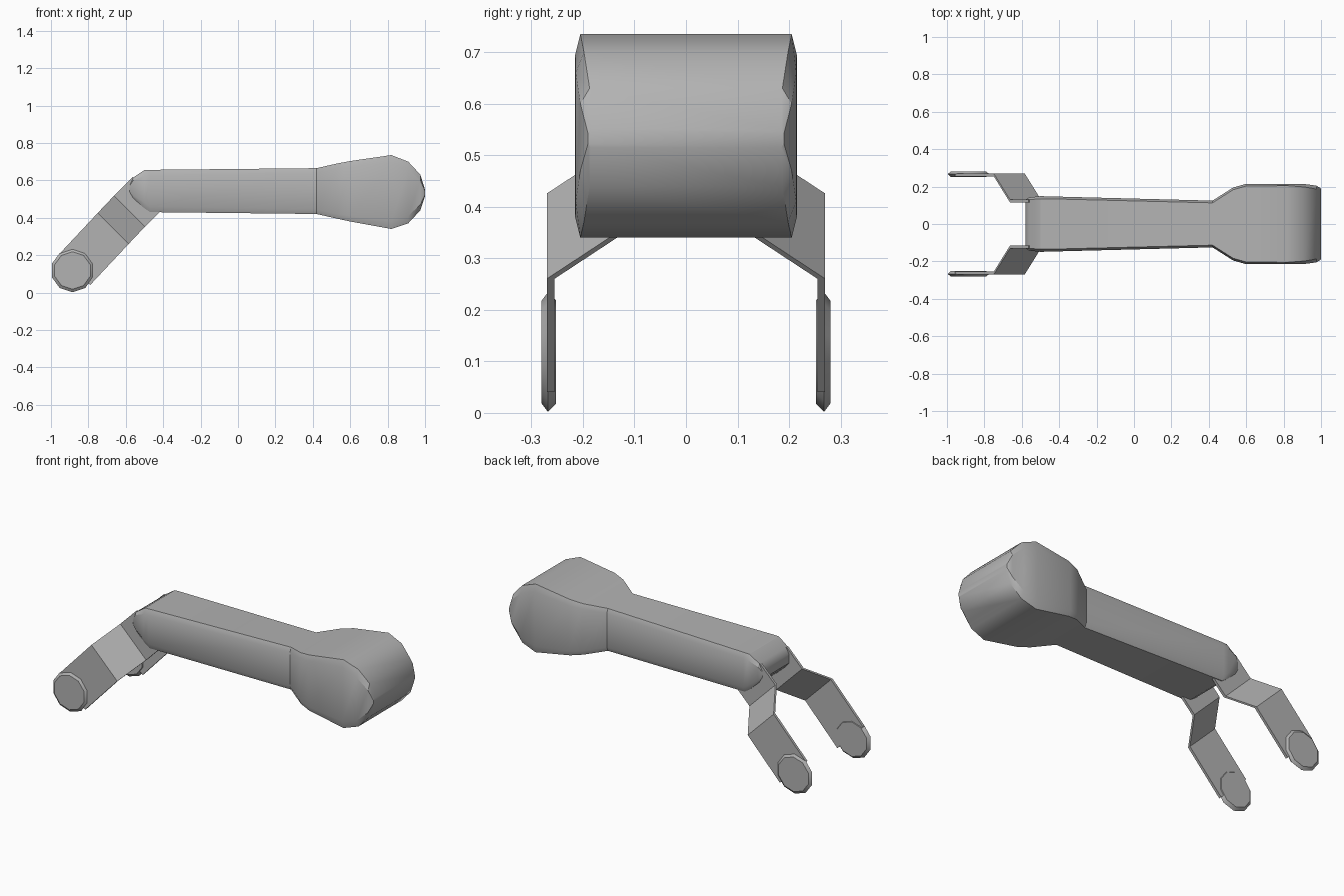
import bpy, bmesh, math

cube = bpy.data.objects.get("Cube")
if cube:
    bpy.data.objects.remove(cube, do_unlink=True)

grey = bpy.data.materials.new("mid grey")
grey.use_nodes = True
grey.diffuse_color = (0.45, 0.45, 0.45, 1)
bsdf = next(n for n in grey.node_tree.nodes if n.type == 'BSDF_PRINCIPLED')
bsdf.inputs["Base Color"].default_value = grey.diffuse_color


def loft(name, rings):
    """Skin equal-sized rings of points, cap both ends and shade smooth by angle."""
    bm = bmesh.new()
    rows = [[bm.verts.new(p) for p in ring] for ring in rings]
    n = len(rows[0])
    for a, b in zip(rows, rows[1:]):
        for i in range(n):
            j = (i + 1) % n
            bm.faces.new((a[i], a[j], b[j], b[i]))
    bm.faces.new(rows[0][::-1])
    bm.faces.new(rows[-1])
    bmesh.ops.recalc_face_normals(bm, faces=bm.faces)
    mesh = bpy.data.meshes.new(name)
    bm.to_mesh(mesh)
    bm.free()
    mesh.materials.append(grey)
    obj = bpy.data.objects.new(name, mesh)
    bpy.context.collection.objects.link(obj)
    bpy.ops.object.select_all(action='DESELECT')
    obj.select_set(True)
    bpy.context.view_layer.objects.active = obj
    bpy.ops.object.shade_smooth_by_angle(angle=math.radians(30))
    return obj


def section(x, top, bottom, rim, side, chamfer):
    """Chamfered rectangular cross-section of the arm at x."""
    half = [(rim, top), (side, top - chamfer), (side, bottom + chamfer), (rim, bottom)]
    return [(x, y, z) for y, z in half] + [(x, -y, z) for y, z in reversed(half)]


# Arm body with swollen rounded head: x, top, bottom, rim and side half widths, chamfer
stations = [
    (-0.58, 0.58, 0.53, 0.125, 0.13, 0.01),
    (-0.56, 0.615, 0.505, 0.13, 0.142, 0.015),
    (-0.50, 0.655, 0.45, 0.135, 0.149, 0.03),
    (-0.47, 0.656, 0.43, 0.135, 0.148, 0.03),
    (0.42, 0.665, 0.42, 0.113, 0.125, 0.025),
    (0.53, 0.69, 0.395, 0.183, 0.195, 0.025),
    (0.60, 0.703, 0.38, 0.203, 0.215, 0.03),
    (0.82, 0.735, 0.34, 0.205, 0.215, 0.04),
    (0.91, 0.70, 0.37, 0.198, 0.214, 0.04),
    (0.975, 0.63, 0.44, 0.187, 0.205, 0.03),
    (1.0, 0.55, 0.515, 0.185, 0.19, 0.008),
]
loft("arm_body", [section(*s) for s in stations])

# Bent finger strips and their round tip pads, one per side
half = 0.117 / math.sqrt(2)
path = [(-0.48, 0.535, 0.13), (-0.58, 0.435, 0.13),
        (-0.667, 0.343, 0.27), (-0.873, 0.123, 0.27)]
pad_layers = [(0.252, 0.10), (0.268, 0.116), (0.28, 0.10)]

for side, label in ((1, "back"), (-1, "front")):
    rings = []
    for x, z, y in path:
        rings.append([(x + s * half, side * (y - t), z - s * half)
                      for s, t in ((-1, 0), (1, 0), (1, 0.015), (-1, 0.015))])
    loft(label + "_finger", rings)

    rings = []
    for y, r in pad_layers:
        angles = [math.tau * (i + 0.5) / 10 for i in range(10)]
        rings.append([(-0.885 + r * math.cos(a), side * y, 0.118 + r * math.sin(a))
                      for a in angles])
    loft(label + "_finger_pad", rings)
